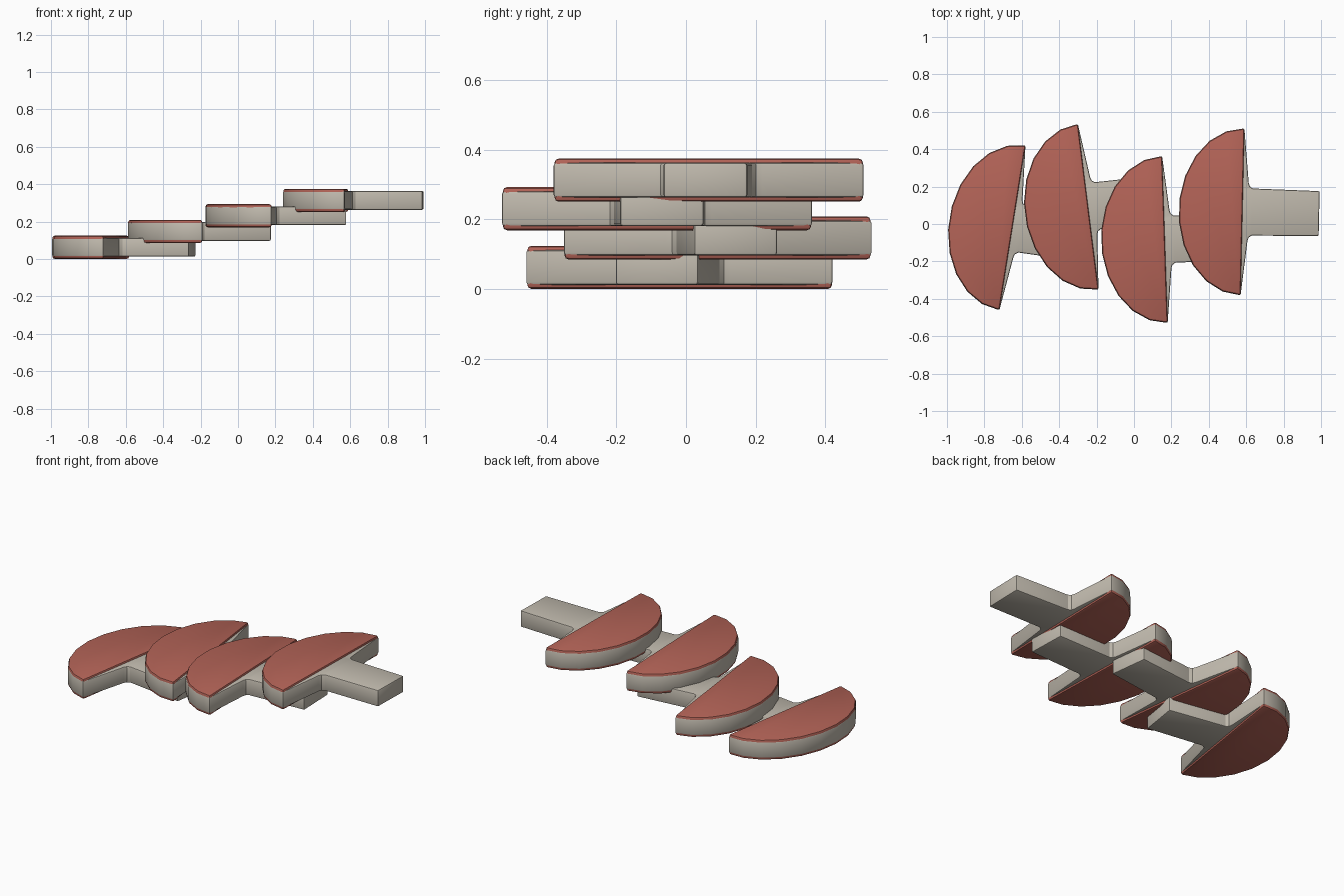
import bpy
import bmesh
import math

cube = bpy.data.objects.get("Cube")
if cube:
    bpy.data.objects.remove(cube, do_unlink=True)


def make_material(name, color):
    mat = bpy.data.materials.new(name)
    mat.use_nodes = True
    mat.diffuse_color = color
    mat.node_tree.nodes["Principled BSDF"].inputs["Base Color"].default_value = color
    return mat


cream = make_material("cream flesh", (0.53, 0.49, 0.42, 1))
red = make_material("red cap skin", (0.45, 0.125, 0.095, 1))

DEPTH, HALF = 0.34, 0.445  # cap dome depth and half width


def dome(grow=0.0, steps=11):
    """Half ellipse bulging towards -x, from +y round to -y."""
    pts = []
    for i in range(steps + 1):
        a = math.pi * i / steps
        pts.append((-(DEPTH + grow) * math.sin(a), (HALF + grow) * math.cos(a)))
    return pts


def slab(name, outline, thickness, rim, mat, place):
    """Extrude an outline around its mid height and round the sharp edges."""
    bm = bmesh.new()
    face = bm.faces.new([bm.verts.new((x, y, -thickness / 2)) for x, y in outline])
    top = bmesh.ops.extrude_face_region(bm, geom=[face])["geom"]
    bmesh.ops.translate(bm, vec=(0, 0, thickness),
                        verts=[v for v in top if isinstance(v, bmesh.types.BMVert)])
    bmesh.ops.recalc_face_normals(bm, faces=bm.faces)
    sharp = [e for e in bm.edges if e.calc_face_angle(0) > 1.0]
    bmesh.ops.bevel(bm, geom=sharp, offset=rim, segments=2, profile=0.5, affect='EDGES')
    mesh = bpy.data.meshes.new(name)
    bm.to_mesh(mesh)
    bm.free()
    mesh.materials.append(mat)
    mesh.shade_smooth()
    mesh.set_sharp_from_angle(angle=math.radians(25))
    obj = bpy.data.objects.new(name, mesh)
    x, y, z, turn = place
    obj.location = (x, y, z)
    obj.rotation_euler.z = math.radians(turn)
    bpy.context.collection.objects.link(obj)


# Flesh outline: dome, then tapered underside, fillet and stem
upper = [(0.03, 0.155), (0.036, 0.137), (0.052, 0.126), (0.41, 0.12)]
lower = [(x, -y) for x, y in upper]
flesh_outline = dome(0.0015) + lower + upper[::-1]

# Overlapping slices, each a step higher: x, y, middle height, turn
slices = [(-0.65, -0.02, 0.0625, -9), (-0.245, 0.092, 0.147, 7.1),
          (0.165, -0.083, 0.231, 1.9), (0.58, 0.065, 0.313, -1.3)]

for n, place in enumerate(slices, 1):
    slab(f"mushroom_flesh_{n}", flesh_outline, 0.1, 0.008, cream, place)
    slab(f"mushroom_cap_skin_{n}", dome(), 0.124, 0.012, red, place)
